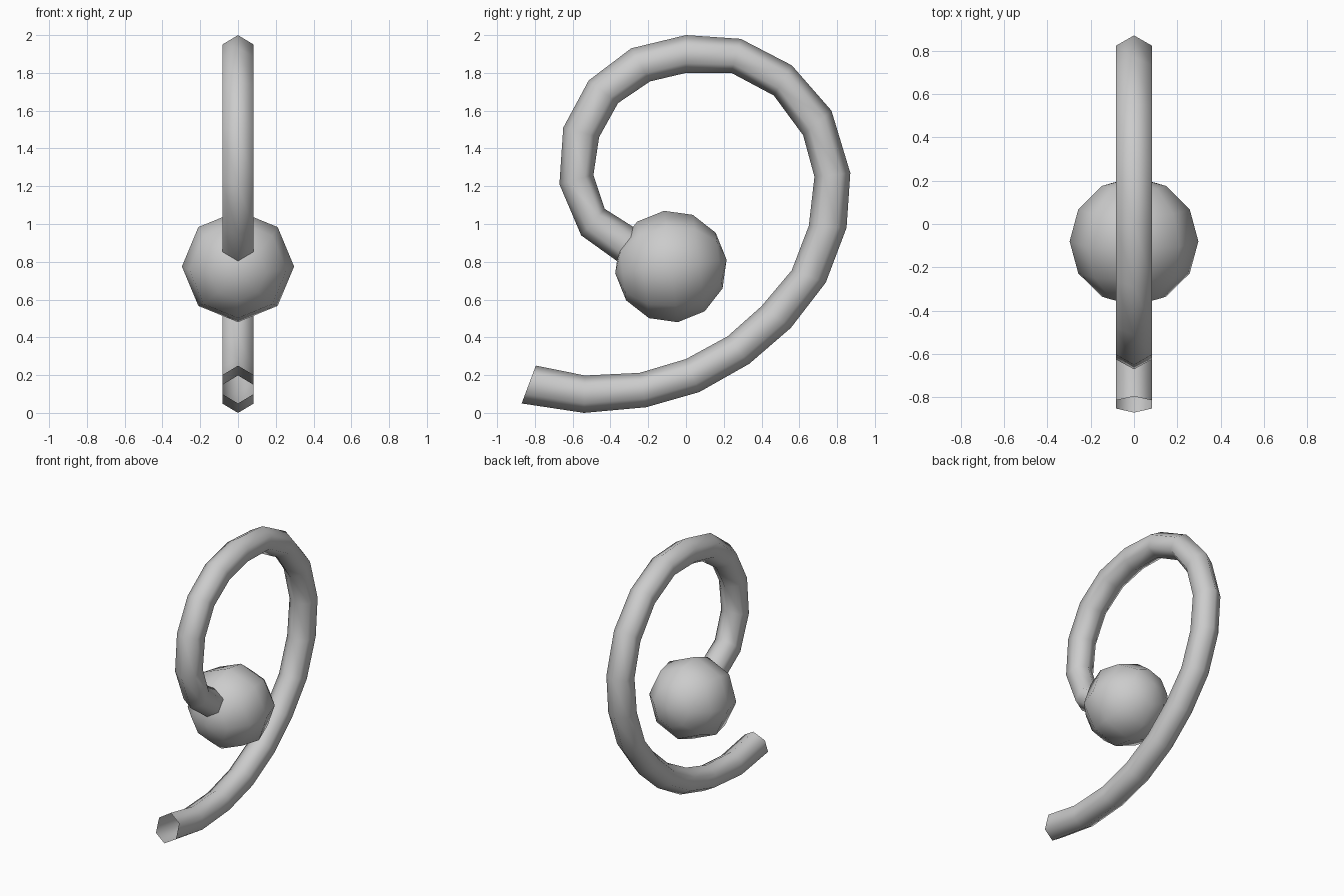
import bpy, bmesh, math
from mathutils import Vector, Matrix

if "Cube" in bpy.data.objects:
    bpy.data.objects.remove(bpy.data.objects["Cube"])


def finish(bm, name):
    bmesh.ops.recalc_face_normals(bm, faces=bm.faces)
    for f in bm.faces:
        f.smooth = True
    mesh = bpy.data.meshes.new(name)
    bm.to_mesh(mesh)
    bm.free()
    obj = bpy.data.objects.new(name, mesh)
    bpy.context.collection.objects.link(obj)
    return obj


# Curl profile: outer and inner edge in (y, z), from the open tip to the ball
outer = [(-.87, .05), (-.54, 0), (-.21, .03), (.07, .11), (.335, .26), (.555, .45),
         (.74, .69), (.85, .98), (.87, 1.27), (.77, 1.60), (.56, 1.84), (.29, 1.98),
         (0, 2), (-.29, 1.93), (-.515, 1.76), (-.65, 1.51), (-.67, 1.21),
         (-.555, .94), (-.36, .80), (-.31, .76)]
inner = [(-.795, .25), (-.535, .198), (-.245, .212), (0, .285), (.22, .405), (.40, .565),
         (.56, .755), (.65, .99), (.68, 1.25), (.62, 1.47), (.465, 1.68), (.24, 1.80),
         (0, 1.80), (-.19, 1.755), (-.36, 1.64), (-.46, 1.46), (-.49, 1.26),
         (-.43, 1.08), (-.28, .985), (-.22, .93)]

# Hexagonal tube, open at the tip
SIDES, R = 6, 0.096
bm = bmesh.new()
rings = []
for o, i in zip(outer, inner):
    o, i = Vector((0, *o)), Vector((0, *i))
    centre, half = (o + i) / 2, (o - i) / 2
    ring = []
    for k in range(SIDES):
        a = math.tau * k / SIDES
        ring.append(bm.verts.new(centre + half * math.cos(a) + Vector((R * math.sin(a), 0, 0))))
    rings.append(ring)
for a, b in zip(rings, rings[1:]):
    for k in range(SIDES):
        n = (k + 1) % SIDES
        bm.faces.new((a[k], a[n], b[n], b[k]))
finish(bm, "curled_tube")

# Low-poly ball at the inner end, poles roughly along y
bm = bmesh.new()
bmesh.ops.create_uvsphere(
    bm, u_segments=8, v_segments=6, radius=0.297,
    matrix=Matrix.Translation((0, -.08, .775)) @ Matrix.Rotation(math.radians(-83), 4, 'X'))
finish(bm, "end_ball")
